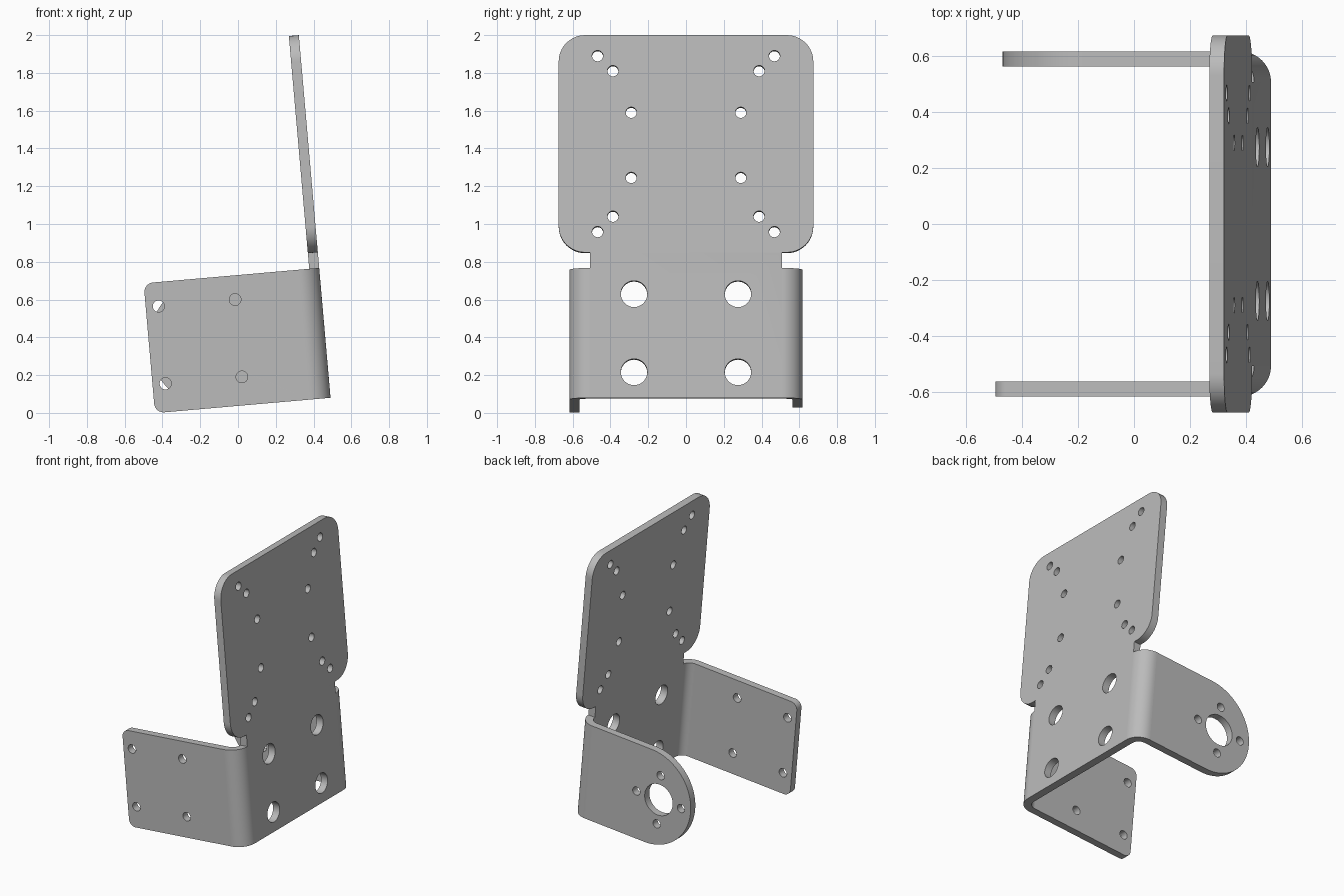
import bpy, bmesh, math
from mathutils import Matrix, Vector

if "Cube" in bpy.data.objects:
    bpy.data.objects.remove(bpy.data.objects["Cube"], do_unlink=True)

# Bracket dimensions
T = 0.053        # sheet thickness
HALF = 0.617     # half width across the flanges
BEND = 0.11      # outer bend radius
H = 0.69         # flange height
NECK = HALF - BEND
TILT = math.radians(5)

# Tilted frame: inward, sideways and up along the sheet
c, s = math.cos(TILT), math.sin(TILT)
ORIGIN = Vector((0.49, 0, 0.08))
INWARD, SIDE, UP = Vector((-c, 0, -s)), Vector((0, 1, 0)), Vector((-s, 0, c))

metal = bpy.data.materials.new("grey_metal")
metal.use_nodes = True
GREY = (0.5, 0.5, 0.5, 1)
metal.diffuse_color = GREY
metal.node_tree.nodes["Principled BSDF"].inputs["Base Color"].default_value = GREY


def arc(x, y, r, start, end, n):
    steps = [math.radians(start + (end - start) * i / n) for i in range(n + 1)]
    return [(x + r * math.cos(a), y + r * math.sin(a)) for a in steps]


def circle(x, y, r):
    return arc(x, y, r, 0, 360, 32)[:-1]


def rounded(corners, n=16):
    """Outline from right-angled corners given as (x, y, radius)."""
    pts = []
    for i, (x, y, r) in enumerate(corners):
        p = Vector((x, y))
        if r == 0:
            pts.append((x, y))
            continue
        before = (Vector(corners[i - 1][:2]) - p).normalized()
        after = (Vector(corners[(i + 1) % len(corners)][:2]) - p).normalized()
        mid = p + r * (before + after)
        for k in range(n + 1):
            a = math.pi / 2 * k / n
            pts.append(tuple(mid - r * (after * math.cos(a) + before * math.sin(a))))
    return pts


def sheet(name, loops, depth, a, b, offset):
    """Extrude an outline with holes; a and b are its plane axes."""
    curve = bpy.data.curves.new(name, 'CURVE')
    curve.dimensions = '2D'
    curve.fill_mode = 'BOTH'
    curve.extrude = depth / 2
    for pts in loops:
        spline = curve.splines.new('POLY')
        spline.points.add(len(pts) - 1)
        for point, (x, y) in zip(spline.points, pts):
            point.co = (x, y, 0, 1)
        spline.use_cyclic_u = True
    temp = bpy.data.objects.new(name + "_curve", curve)
    mesh = bpy.data.meshes.new_from_object(temp)
    bpy.data.objects.remove(temp)
    bpy.data.curves.remove(curve)
    frame = Matrix((a, b, a.cross(b))).transposed().to_4x4()
    mesh.transform(Matrix.Translation(ORIGIN + offset) @ frame)
    bm = bmesh.new()
    bm.from_mesh(mesh)
    bmesh.ops.remove_doubles(bm, verts=bm.verts, dist=0.0002)
    bmesh.ops.recalc_face_normals(bm, faces=bm.faces)
    bm.to_mesh(mesh)
    bm.free()
    mesh.name = name
    mesh.materials.clear()
    mesh.materials.append(metal)
    mesh.shade_smooth()
    mesh.set_sharp_from_angle(angle=math.radians(30))
    obj = bpy.data.objects.new(name, mesh)
    bpy.context.scene.collection.objects.link(obj)
    return obj


# Back panel: lower web, neck and wide mounting plate
WIDE, LOW, TOP, R = 0.674, 0.773, 1.927, 0.14
right_side = [(NECK, 0, 0), (NECK, LOW, 0), (WIDE, LOW, R), (WIDE, TOP, R)]
left_side = [(-x, y, r) for x, y, r in reversed(right_side)]
panel = [rounded(right_side + left_side)]
bolt_holes = [(0.468, 1.817), (0.387, 1.737), (0.29, 1.516),
              (0.29, 1.17), (0.387, 0.964), (0.468, 0.882)]
for side in (-1, 1):
    panel += [circle(side * y, v, 0.029) for y, v in bolt_holes]
    panel += [circle(side * 0.275, v, 0.07) for v in (0.137, 0.552)]
sheet("back_panel", panel, T, SIDE, UP, INWARD * T / 2)

# Square flange with four holes
square = [rounded([(BEND, 0, 0), (0.933, 0, 0.05), (0.933, H, 0.05), (BEND, H, 0)])]
square += [circle(w, v, 0.031) for w in (0.458, 0.864) for v in (0.151, 0.562)]
sheet("square_flange", square, T, INWARD, UP, SIDE * (T / 2 - HALF))

# Round-ended flange with a shaft hole and four screw holes
END = H / 2 - 0.001
HUB = (0.675, H / 2)
round_end = [rounded([(BEND, 0, 0), (0.932, 0, END), (0.932, H, END), (BEND, H, 0)], 32)]
round_end.append(circle(*HUB, 0.113))
round_end += [circle(x, y, 0.03) for x, y in arc(*HUB, 0.18, 0, 270, 3)]
sheet("round_flange", round_end, T, INWARD, UP, SIDE * (HALF - T / 2))

# Curved bends joining the flanges to the panel
for name, side in (("square_flange_bend", -1), ("round_flange_bend", 1)):
    ring = arc(NECK, BEND, BEND, -90, 0, 16) + arc(NECK, BEND, BEND - T, 0, -90, 16)
    sheet(name, [[(side * y, w) for y, w in ring]], H, SIDE, INWARD, UP * H / 2)
